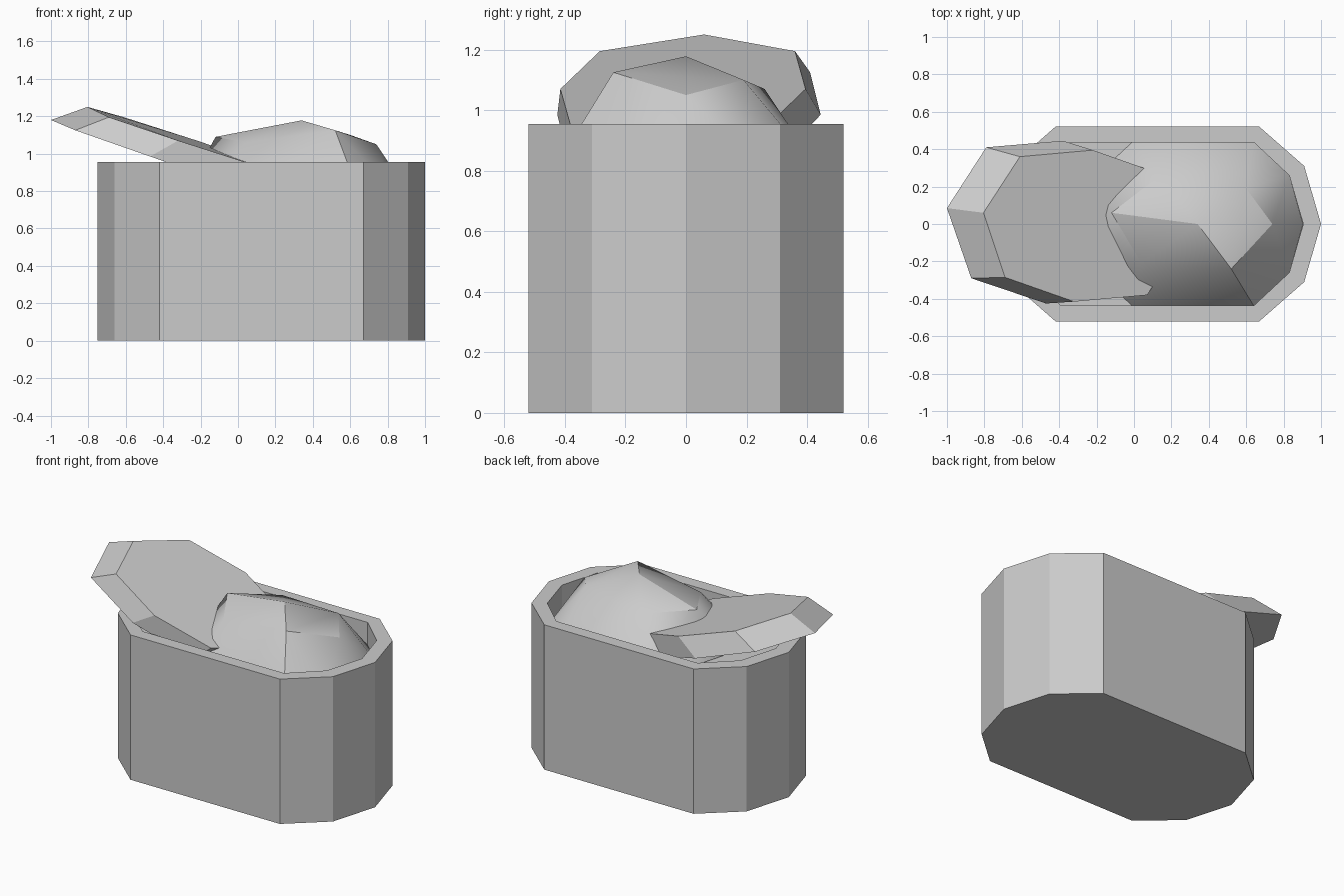
import bpy, bmesh, math
from mathutils import Vector

if "Cube" in bpy.data.objects:
    bpy.data.objects.remove(bpy.data.objects["Cube"])


def finish(name, bm):
    bmesh.ops.recalc_face_normals(bm, faces=bm.faces[:])
    mesh = bpy.data.meshes.new(name)
    bm.to_mesh(mesh)
    bm.free()
    ob = bpy.data.objects.new(name, mesh)
    bpy.context.collection.objects.link(ob)
    return ob


def loft(name, rings):
    """Bridge equal-length rings and cap both ends."""
    bm = bmesh.new()
    vs = [[bm.verts.new(p) for p in r] for r in rings]
    n = len(rings[0])
    for a, b in zip(vs, vs[1:]):
        for i in range(n):
            j = (i + 1) % n
            bm.faces.new((a[i], a[j], b[j], b[i]))
    bm.faces.new(vs[0])
    bm.faces.new(vs[-1])
    return finish(name, bm)


def stadium(half, cx, z):
    """Mirror three right-back corner points into a ten-sided outline."""
    a, b, c = half
    quarter = [(c, 0), b, a]
    right = quarter + [(-a[0], a[1]), (-b[0], b[1]), (-c, 0)]
    pts = right + [(x, -y) for x, y in right[-2:0:-1]]
    return [(x + cx, y, z) for x, y in pts]


# Container: outer wall, rim, recess and its floor
outer = ((0.545, 0.52), (0.785, 0.31), 0.875)
inner = ((0.515, 0.437), (0.705, 0.26), 0.78)
loft("container", [stadium(outer, 0.125, 0), stadium(outer, 0.125, 0.955),
                   stadium(inner, 0.125, 0.955), stadium(inner, 0.125, 0.8)])

# Heaped contents: convex faceted mound
base = stadium(((0.325, 0.437), (0.515, 0.26), 0.588), 0.315, 0.805)
crown = [(0.34, 0, 1.178), (0.52, -0.24, 1.125), (0.60, 0.19, 1.10),
         (0.74, 0, 1.05), (0.04, -0.21, 1.06), (0.14, 0.26, 1.07),
         (-0.12, 0.06, 1.09)]
bm = bmesh.new()
for p in base + crown:
    bm.verts.new(p)
bmesh.ops.convex_hull(bm, input=bm.verts[:])
mound = finish("contents_mound", bm)
bpy.context.view_layer.objects.active = mound
mound.select_set(True)
bpy.ops.object.shade_smooth_by_angle(angle=math.radians(30))


# Tilted slab: half outlines completed by point symmetry about each centre
def octagon(center, half):
    c = Vector(center)
    pts = [Vector(p) for p in half]
    return pts + [2 * c - p for p in pts]


top = octagon((-0.27, -0.01, 1.07),
              [(-0.69, -0.285, 1.195), (-0.805, 0.06, 1.25),
               (-0.61, 0.36, 1.195), (-0.22, 0.395, 1.07)])
bottom = octagon((-0.425, 0.01, 0.985),
                 [(-0.87, -0.29, 1.125), (-1.0, 0.085, 1.18),
                  (-0.79, 0.41, 1.125), (-0.38, 0.445, 0.985)])
loft("tilted_slab", [bottom, top])
